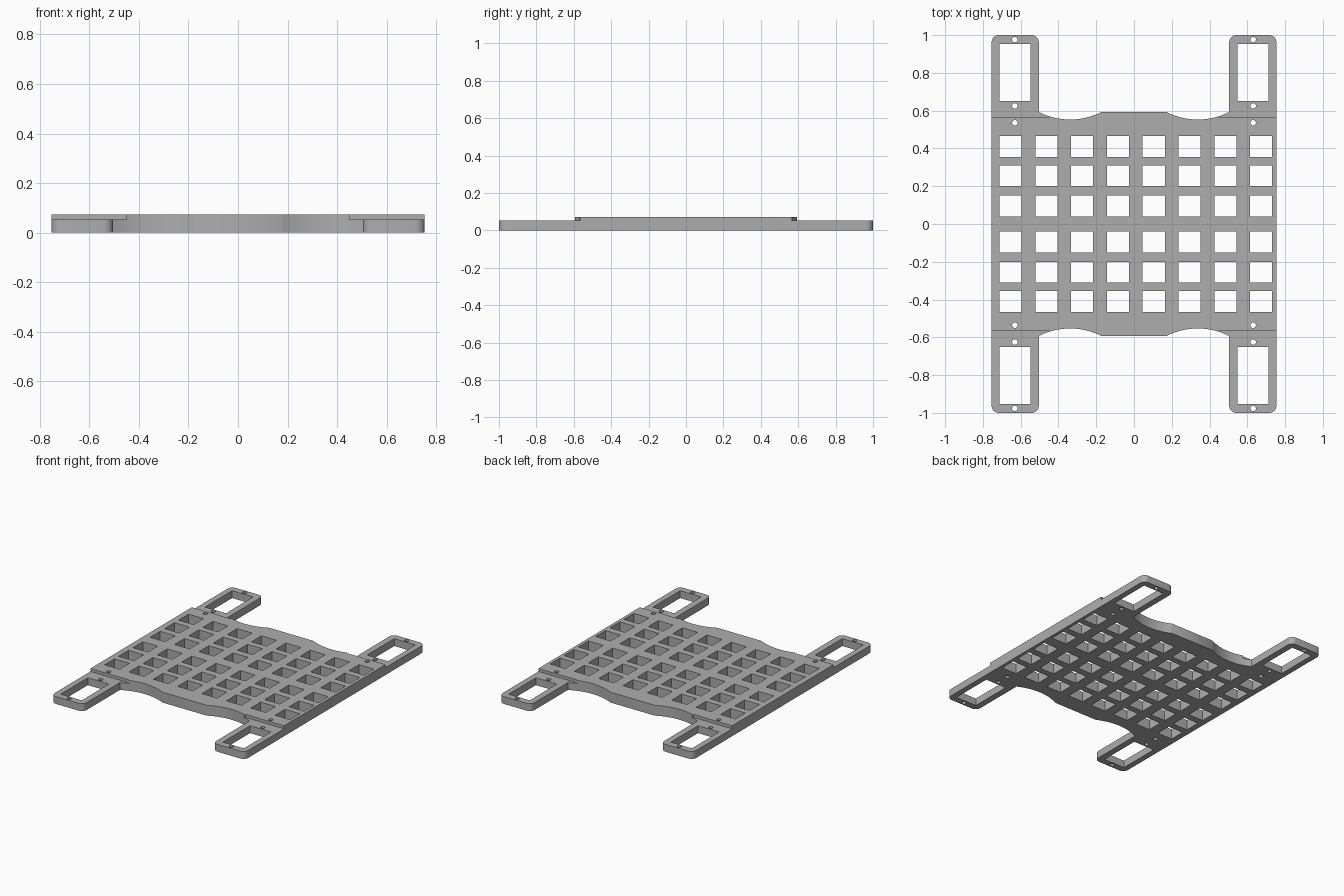
import bpy, bmesh, math

cube = bpy.data.objects.get("Cube")
if cube:
    bpy.data.objects.remove(cube, do_unlink=True)

W, L = 0.754, 1.0            # half width and half length
ARM_IN = 0.504               # inner side of each arm
EDGE = 0.593                 # end of the main plate
TOP, ARM_TOP = 0.073, 0.052  # heights of plate and arms
STEP_X, STEP_Y = 0.45, 0.564
SCREW_X = 0.631

grey = bpy.data.materials.new("plain_grey")
grey.use_nodes = True
colour = (0.42, 0.42, 0.42, 1)
grey.diffuse_color = colour
grey.node_tree.nodes["Principled BSDF"].inputs["Base Color"].default_value = colour


def arc(cx, cy, r, a0, a1, n):
    """Points along a circular arc, angles in degrees."""
    angles = [math.radians(a0 + (a1 - a0) * i / n) for i in range(n + 1)]
    return [(cx + r * math.cos(a), cy + r * math.sin(a)) for a in angles]


def rect(cx, cy, hx, hy):
    return [(cx - hx, cy - hy), (cx + hx, cy - hy), (cx + hx, cy + hy), (cx - hx, cy + hy)]


# Outline: one quarter, from the middle of the end to the outer side
r = 0.038
inner, sag = 0.172, 0.04
half = (ARM_IN - inner) / 2
R = (half ** 2 + sag ** 2) / (2 * sag)
sweep = math.degrees(math.asin(half / R))
quarter = arc(inner + half, EDGE - sag + R, R, 270 - sweep, 270 + sweep, 24)
quarter += arc(ARM_IN + r, L - r, r, 180, 90, 8)
quarter += arc(W - r, L - r, r, 90, 0, 8)
back = [(-x, y) for x, y in reversed(quarter)] + quarter
outline = back + [(x, -y) for x, y in reversed(back)]

# Openings: grid of square holes, arm windows and screw holes
loops = [outline]
for col in range(8):
    for row in (0.096, 0.255, 0.411):
        for s in (-1, 1):
            loops.append(rect(0.01 + 0.1895 * (col - 3.5), s * row, 0.0585, 0.055))
for sx in (-1, 1):
    for sy in (-1, 1):
        loops.append(rect(sx * 0.631, sy * 0.802, 0.082, 0.151))
        for y in (0.536, 0.625, 0.976):
            loops.append(arc(sx * SCREW_X, sy * y, 0.0145, 0, 345, 23))

# Filled and extruded profile
curve = bpy.data.curves.new("plate_profile", "CURVE")
curve.dimensions = "2D"
curve.fill_mode = "BOTH"
curve.extrude = TOP / 2
for loop in loops:
    spline = curve.splines.new("POLY")
    spline.points.add(len(loop) - 1)
    for p, (x, y) in zip(spline.points, loop):
        p.co = (x, y, 0, 1)
    spline.use_cyclic_u = True
profile = bpy.data.objects.new("plate_profile", curve)
bpy.context.collection.objects.link(profile)
bpy.context.view_layer.update()
mesh = bpy.data.meshes.new_from_object(
    profile.evaluated_get(bpy.context.evaluated_depsgraph_get()))
bpy.data.objects.remove(profile, do_unlink=True)

bm = bmesh.new()
bm.from_mesh(mesh)
bmesh.ops.remove_doubles(bm, verts=bm.verts, dist=1e-5)
bmesh.ops.translate(bm, verts=bm.verts, vec=(0, 0, TOP / 2))
bmesh.ops.recalc_face_normals(bm, faces=bm.faces)
bm.to_mesh(mesh)
bm.free()
mesh.materials.clear()
mesh.materials.append(grey)
plate = bpy.data.objects.new("grid_plate_with_arms", mesh)
bpy.context.collection.objects.link(plate)

# Lower the four arms with corner cutters
bm = bmesh.new()
for sx in (-1, 1):
    for sy in (-1, 1):
        box = bmesh.ops.create_cube(bm, size=1)["verts"]
        bmesh.ops.scale(bm, verts=box, vec=(0.5, 0.6, 0.1))
        bmesh.ops.translate(bm, verts=box, vec=(
            sx * (STEP_X + 0.25), sy * (STEP_Y + 0.3), ARM_TOP + 0.05))
cut_mesh = bpy.data.meshes.new("arm_step_cutter")
bm.to_mesh(cut_mesh)
bm.free()
cutter = bpy.data.objects.new("arm_step_cutter", cut_mesh)
bpy.context.collection.objects.link(cutter)
cutter.hide_render = True

cut = plate.modifiers.new("arm_step", "BOOLEAN")
cut.operation = "DIFFERENCE"
cut.solver = "EXACT"
cut.object = cutter
bpy.context.view_layer.objects.active = plate
plate.select_set(True)
bpy.ops.object.modifier_apply(modifier=cut.name)
bpy.data.objects.remove(cutter, do_unlink=True)
bpy.ops.object.shade_smooth_by_angle(angle=math.radians(30))
